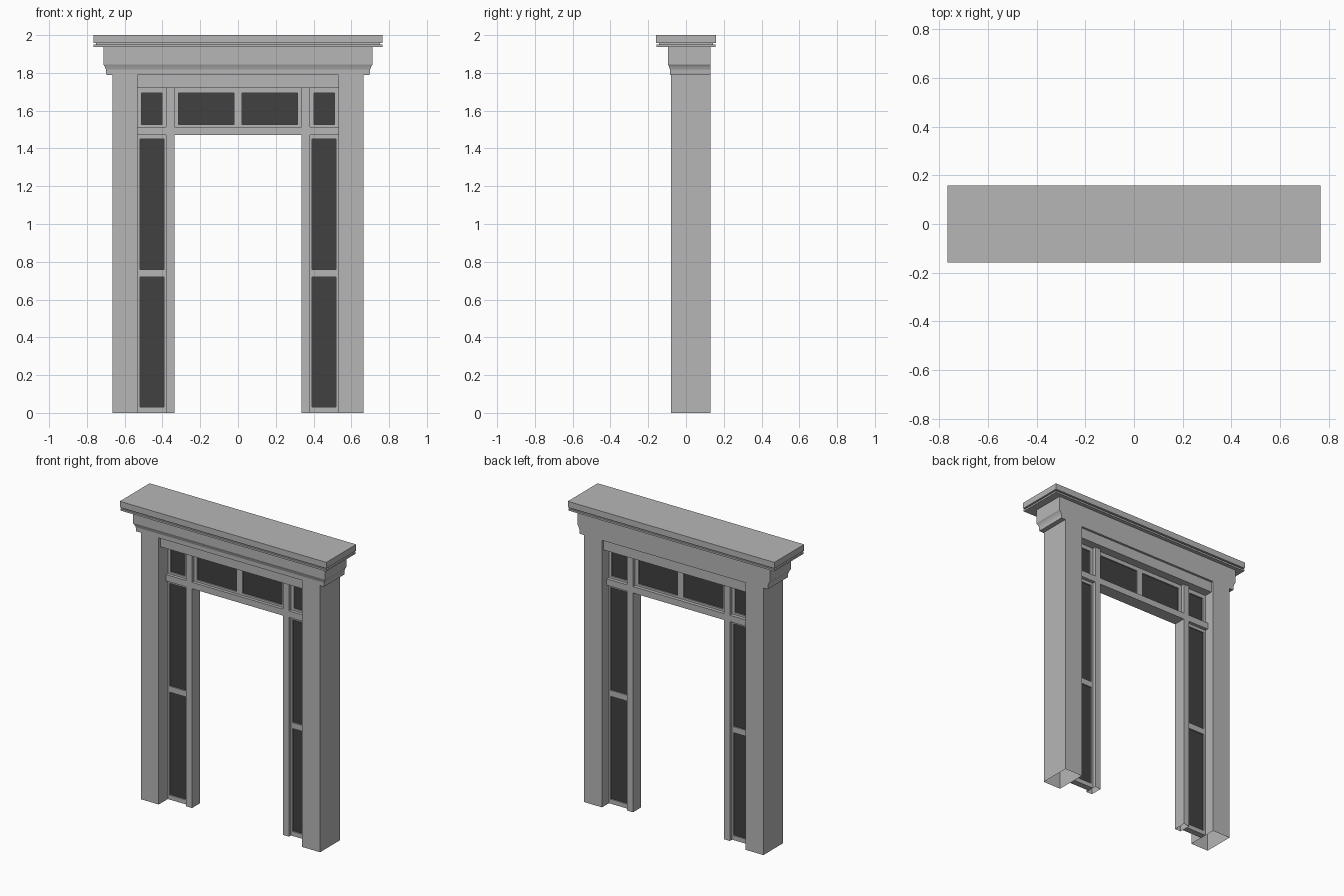
import bpy, bmesh

if "Cube" in bpy.data.objects:
    bpy.data.objects.remove(bpy.data.objects["Cube"])


def material(name, value):
    m = bpy.data.materials.new(name)
    m.diffuse_color = (value, value, value, 1)
    m.use_nodes = True
    m.node_tree.nodes["Principled BSDF"].inputs["Base Color"].default_value = m.diffuse_color
    return m


STONE = material("light grey", 0.47)
GLASS = material("dark grey", 0.052)


def loft(name, rings, mat=STONE, open_bottom=False, mirror=False):
    """Stack rectangles (x0, x1, y0, y1, z) from bottom to top."""
    bm = bmesh.new()
    loops = [[bm.verts.new(p) for p in ((a, c, z), (b, c, z), (b, d, z), (a, d, z))]
             for a, b, c, d, z in rings]
    for lo, hi in zip(loops, loops[1:]):
        for i in range(4):
            j = (i + 1) % 4
            bm.faces.new((lo[i], lo[j], hi[j], hi[i]))
    bm.faces.new(loops[-1])
    if not open_bottom:
        bm.faces.new(loops[0][::-1])
    mesh = bpy.data.meshes.new(name)
    bm.to_mesh(mesh)
    bm.free()
    mesh.materials.append(mat)
    obj = bpy.data.objects.new(name, mesh)
    bpy.context.collection.objects.link(obj)
    if mirror:
        obj.modifiers.new("mirror", 'MIRROR')
    return obj


def box(name, x0, x1, y0, y1, z0, z1, **kw):
    return loft(name, [(x0, x1, y0, y1, z0), (x0, x1, y0, y1, z1)], **kw)


def window(name, xs, zs, mirror=False):
    """Framed panes: xs and zs alternate between bar and pane edges."""
    y0, y1 = 0.016, 0.057
    for i in range(0, len(xs), 2):
        box(name + "_stile", xs[i], xs[i + 1], y0, y1, zs[0], zs[-1], mirror=mirror)
    for i in range(1, len(xs) - 1, 2):
        for k in range(0, len(zs), 2):
            box(name + "_rail", xs[i], xs[i + 1], y0, y1, zs[k], zs[k + 1], mirror=mirror)
        for k in range(1, len(zs) - 1, 2):
            box(name + "_pane", xs[i], xs[i + 1], y0 + 0.008, y1 - 0.008,
                zs[k], zs[k + 1], mat=GLASS, mirror=mirror)


# Outer pillars and inner door posts, hollow at the foot
box("pillar", 0.532, 0.665, -0.08, 0.13, 0, 1.79, open_bottom=True, mirror=True)
box("door_post", 0.337, 0.381, -0.005, 0.08, 0, 1.72, open_bottom=True, mirror=True)

# Header below the frieze, and crossbars at door height
box("header", -0.532, 0.532, -0.06, 0.115, 1.72, 1.79)
box("door_crossbar", -0.337, 0.337, -0.005, 0.08, 1.47, 1.513)
box("side_crossbar", 0.381, 0.532, -0.005, 0.08, 1.47, 1.513, mirror=True)

# Glazing
window("sidelight", [0.381, 0.393, 0.519, 0.532],
       [0, 0.03, 0.72, 0.76, 1.45, 1.47], mirror=True)
window("corner_light", [0.381, 0.403, 0.512, 0.532],
       [1.513, 1.527, 1.693, 1.72], mirror=True)
window("transom", [-0.337, -0.314, -0.022, 0.022, 0.314, 0.337],
       [1.513, 1.527, 1.693, 1.72])

# Frieze with a moulded lower edge, flat at the back
loft("frieze", [(-w, w, f, 0.13, z) for w, f, z in (
    (0.697, -0.085, 1.79), (0.699, -0.085, 1.817),
    (0.705, -0.09, 1.833), (0.713, -0.095, 1.845), (0.713, -0.095, 1.94))])

# Cornice slab with a thin groove around it
loft("cornice", [(-0.766 + i, 0.766 - i, -0.158 + i, 0.158 - i, z) for i, z in (
    (0.002, 1.938), (0.002, 1.95), (0.014, 1.95),
    (0.014, 1.959), (0, 1.959), (0, 2.0))])
